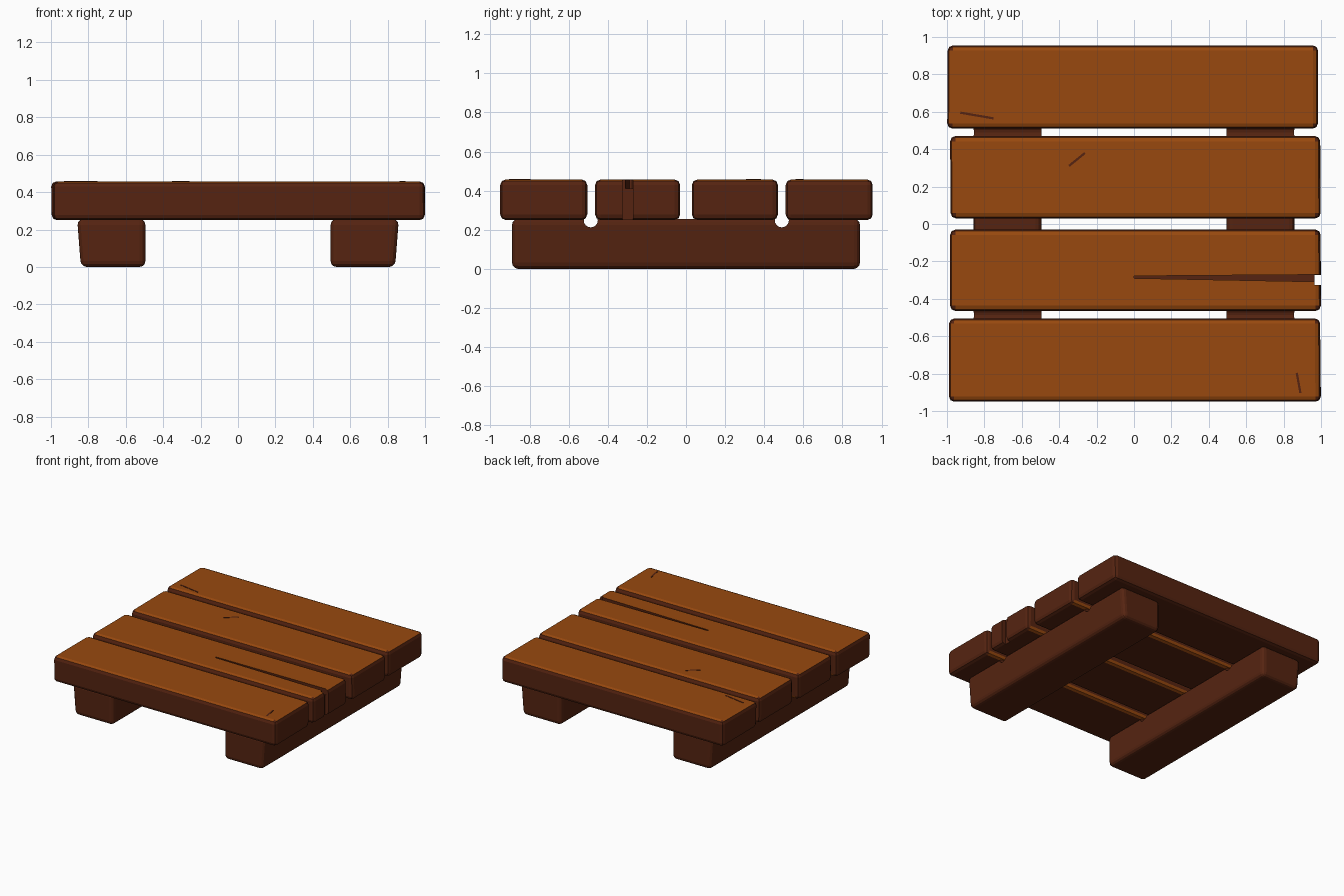
import bpy, bmesh, random
from mathutils import Matrix, Vector

if "Cube" in bpy.data.objects:
    bpy.data.objects.remove(bpy.data.objects["Cube"])

random.seed(4)


def material(name, rgb):
    m = bpy.data.materials.new(name)
    m.diffuse_color = (*rgb, 1)
    m.use_nodes = True
    m.node_tree.nodes["Principled BSDF"].inputs["Base Color"].default_value = m.diffuse_color
    return m


dark = material("dark brown wood", (0.092, 0.0175, 0.0055))
light = material("orange brown wood", (0.315, 0.066, 0.0045))


def finish(bm, name):
    bmesh.ops.recalc_face_normals(bm, faces=bm.faces)
    me = bpy.data.meshes.new(name)
    bm.to_mesh(me)
    bm.free()
    me.materials.append(dark)
    me.materials.append(light)
    ob = bpy.data.objects.new(name, me)
    bpy.context.collection.objects.link(ob)
    return ob


def box(lo, hi):
    bm = bmesh.new()
    lo, hi = Vector(lo), Vector(hi)
    bmesh.ops.create_cube(bm, size=1)
    for v in bm.verts:
        v.co = (lo + hi) / 2 + v.co * (hi - lo)
    return bm


def cut(ob, cutter):
    cutter.hide_render = True
    cutter.display_type = 'WIRE'
    mod = ob.modifiers.new(cutter.name, 'BOOLEAN')
    mod.operation = 'DIFFERENCE'
    mod.solver = 'EXACT'
    mod.object = cutter


# Planks: rounded boards, light on top and along the lower inner edge
planks = []
for i, (x0, x1, y0, y1) in enumerate([(-0.99, 1.0, -0.95, -0.505),
                                      (-0.985, 1.0, -0.465, -0.03),
                                      (-0.985, 1.0, 0.03, 0.47),
                                      (-1.0, 0.985, 0.51, 0.955)]):
    bm = box((x0, y0, 0.25), (x1, y1, 0.457))
    for v in bm.verts:  # hand-cut unevenness
        v.co.x += random.uniform(0, 0.006) * (-1 if v.co.x > 0 else 1)
    bmesh.ops.bevel(bm, geom=bm.edges[:], offset=0.028, segments=2,
                    profile=0.5, affect='EDGES')
    bm.normal_update()
    for f in bm.faces:
        n, z = f.normal, f.calc_center_median().z
        inner_edge = i < 3 and z < 0.28 and n.y > 0.3 and abs(n.x) < 0.2
        f.material_index = int(n.z > 0.9 or inner_edge)
    planks.append(finish(bm, f"plank_{i + 1}"))

# Split in the second plank: long shallow wedge plus a notch through its end
bm = box((0.0, -0.31, 0.41), (1.05, -0.27, 0.5))
for v in bm.verts:
    if v.co.x < 0.5:
        v.co.y = -0.284 + (0.006 if v.co.y > -0.29 else -0.006)
cut(planks[1], finish(bm, "split_cutter"))
cut(planks[1], finish(box((0.965, -0.325, 0.2), (1.05, -0.272, 0.5)),
                      "end_notch_cutter"))

# Scratches: thin dark plates
for name, x, y, length, turn in [("scratch_a", -0.305, 0.345, 0.11, 0.68),
                                 ("scratch_b", -0.84, 0.58, 0.18, -0.17),
                                 ("scratch_c", 0.88, -0.85, 0.11, 1.75)]:
    bm = box((-length / 2, -0.006, 0.455), (length / 2, 0.006, 0.459))
    bm.transform(Matrix.Translation((x, y, 0)) @ Matrix.Rotation(turn, 4, 'Z'))
    finish(bm, name)

# Beams: tapered runners with worn notches under two gaps
for side, name in ((-1, "left_beam"), (1, "right_beam")):
    bm = box((0.495, -0.89, 0), (0.86, 0.89, 0.256))
    for v in bm.verts:
        if v.co.z < 0.1 and v.co.x > 0.7:
            v.co.x = 0.84
        v.co.x *= side
    bmesh.ops.recalc_face_normals(bm, faces=bm.faces)
    bmesh.ops.bevel(bm, geom=bm.edges[:], offset=0.032, segments=3,
                    profile=0.5, affect='EDGES')
    beam = finish(bm, name)
    for y in (-0.487, 0.49):
        bm = bmesh.new()
        bmesh.ops.create_cone(bm, cap_ends=True, segments=16, radius1=0.036,
                              radius2=0.036, depth=0.6)
        bm.transform(Matrix.Translation((side * 0.68, y, 0.248))
                     @ Matrix.Rotation(1.5707963, 4, 'Y'))
        cut(beam, finish(bm, f"{name}_notch_cutter"))
